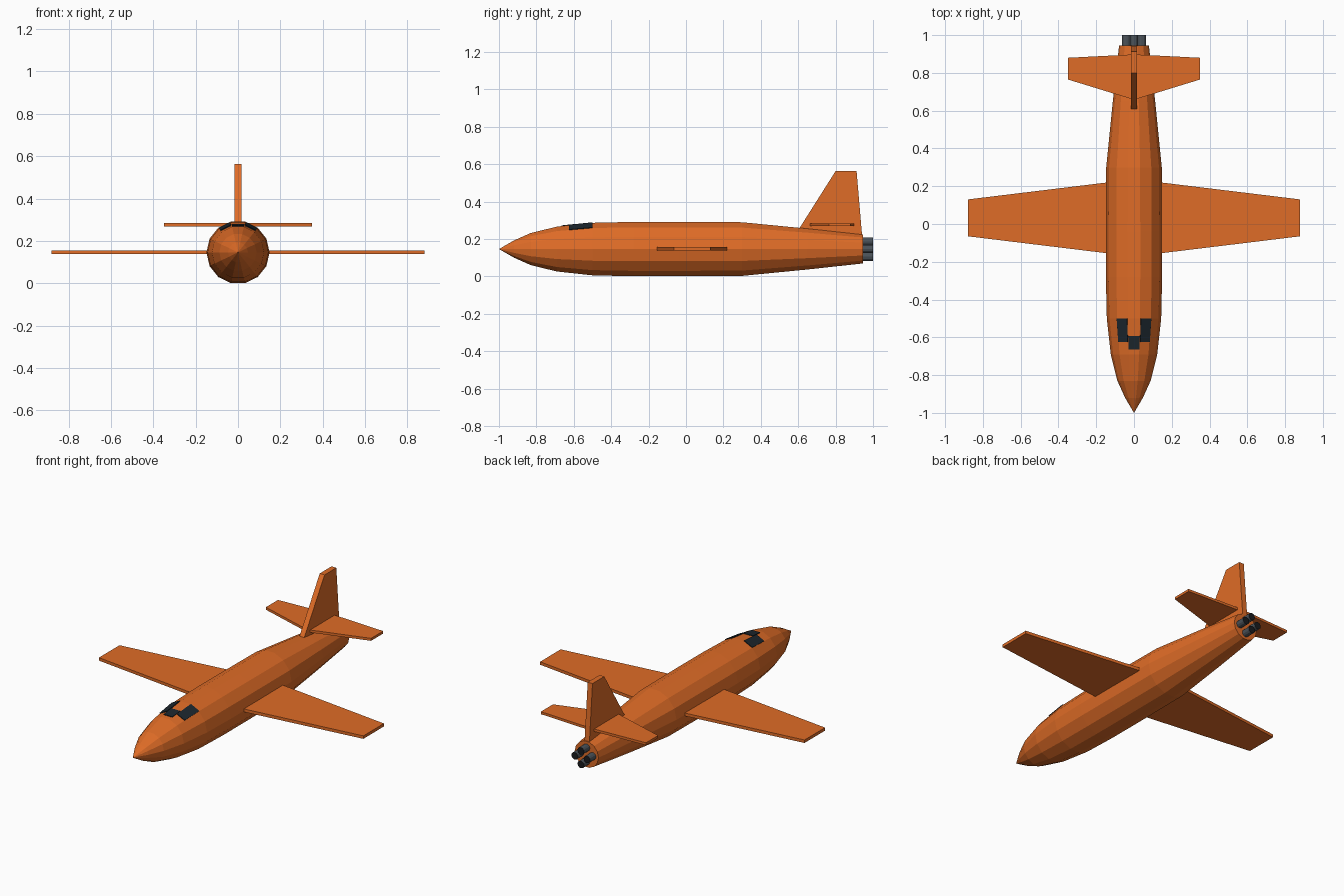
import bpy, bmesh
from math import sin, cos, pi, radians

if "Cube" in bpy.data.objects:
    bpy.data.objects.remove(bpy.data.objects["Cube"])

SIDES, CZ = 14, 0.146
# fuselage stations: (y, radius)
STATIONS = [(-1, 0), (-0.92, 0.047), (-0.83, 0.088), (-0.69, 0.123), (-0.5, 0.144),
            (-0.28, 0.149), (-0.04, 0.149), (0.3, 0.147), (0.65, 0.112), (0.945, 0.079)]


def material(name, rgb):
    m = bpy.data.materials.new(name)
    m.diffuse_color = (*rgb, 1)
    m.use_nodes = True
    m.node_tree.nodes["Principled BSDF"].inputs["Base Color"].default_value = m.diffuse_color
    return m


ORANGE = material("orange_paint", (0.74, 0.15, 0.02))
GLASS = material("dark_glass", (0.012, 0.02, 0.027))
METAL = material("dark_metal", (0.07, 0.085, 0.1))
BLACK = material("nozzle_black", (0.01, 0.011, 0.013))


def finish(name, bm, *mats, mirror=False):
    bmesh.ops.recalc_face_normals(bm, faces=bm.faces[:])
    me = bpy.data.meshes.new(name)
    bm.to_mesh(me)
    bm.free()
    for m in mats:
        me.materials.append(m)
    ob = bpy.data.objects.new(name, me)
    bpy.context.collection.objects.link(ob)
    if mirror:
        ob.modifiers.new("mirror", 'MIRROR').use_mirror_merge = False
    return ob


def prism(name, lower, upper, mat, mirror=False):
    """Solid between two matching outlines."""
    bm = bmesh.new()
    a = [bm.verts.new(p) for p in lower]
    b = [bm.verts.new(p) for p in upper]
    n = len(a)
    bm.faces.new(a)
    bm.faces.new(b)
    for i in range(n):
        j = (i + 1) % n
        bm.faces.new((a[i], a[j], b[j], b[i]))
    return finish(name, bm, mat, mirror=mirror)


def slab(name, outline, z0, z1, mirror=True):
    prism(name, [(x, y, z0) for x, y in outline], [(x, y, z1) for x, y in outline],
          ORANGE, mirror)


def hull_radius(y):
    for (y0, r0), (y1, r1) in zip(STATIONS, STATIONS[1:]):
        if y0 <= y <= y1:
            return r0 + (r1 - r0) * (y - y0) / (y1 - y0)


def hull_point(deg, y, lift):
    """Point on the hull, angle measured from straight up."""
    r, a = hull_radius(y) + lift, radians(deg)
    return (r * sin(a), y, CZ + r * cos(a))


# Fuselage: faceted body of revolution
bm = bmesh.new()
tip = bm.verts.new((0, -1, CZ))
rings = [[bm.verts.new((r * cos(2 * pi * i / SIDES), y, CZ + r * sin(2 * pi * i / SIDES)))
          for i in range(SIDES)] for y, r in STATIONS[1:]]
for i in range(SIDES):
    j = (i + 1) % SIDES
    bm.faces.new((tip, rings[0][i], rings[0][j]))
    for a, b in zip(rings, rings[1:]):
        bm.faces.new((a[i], a[j], b[j], b[i]))
bm.faces.new(rings[-1])
finish("fuselage", bm, ORANGE)

# Wings and tailplane, mirrored left to right
slab("wings", [(0.1, -0.16), (0.88, -0.065), (0.88, 0.13), (0.1, 0.225)], 0.138, 0.156)
slab("tailplane", [(0.014, 0.662), (0.35, 0.765), (0.35, 0.88), (0.014, 0.897)], 0.269, 0.284)

# Upright fin
fin = [(0.57, 0.2), (0.8, 0.563), (0.912, 0.563), (0.943, 0.2)]
prism("tail_fin", [(-0.016, y, z) for y, z in fin], [(0.016, y, z) for y, z in fin], ORANGE)


# Cockpit windows lying on the hull facets
def window(name, a0, a1, y0, y1, mirror):
    corners = [(a0, y0), (a1, y0), (a1, y1), (a0, y1)]
    prism(name, [hull_point(a, y, -0.004) for a, y in corners],
          [hull_point(a, y, 0.004) for a, y in corners], GLASS, mirror)


half = 180 / SIDES
window("front_window", -half, half, -0.665, -0.592, False)
window("side_window", half + 1.5, 3 * half, -0.625, -0.5, True)

# Four rocket nozzles in a cross, with dark rear faces
for k in range(4):
    cx, cz = 0.041 * cos(k * pi / 2), CZ + 0.041 * sin(k * pi / 2)
    bm = bmesh.new()
    ends = [[bm.verts.new((cx + 0.022 * cos(2 * pi * i / 12), y, cz + 0.022 * sin(2 * pi * i / 12)))
             for i in range(12)] for y in (0.92, 1.0)]
    bm.faces.new(ends[0])
    bm.faces.new(ends[1]).material_index = 1
    for i in range(12):
        j = (i + 1) % 12
        bm.faces.new((ends[0][i], ends[0][j], ends[1][j], ends[1][i]))
    finish(f"nozzle_{k + 1}", bm, METAL, BLACK)
